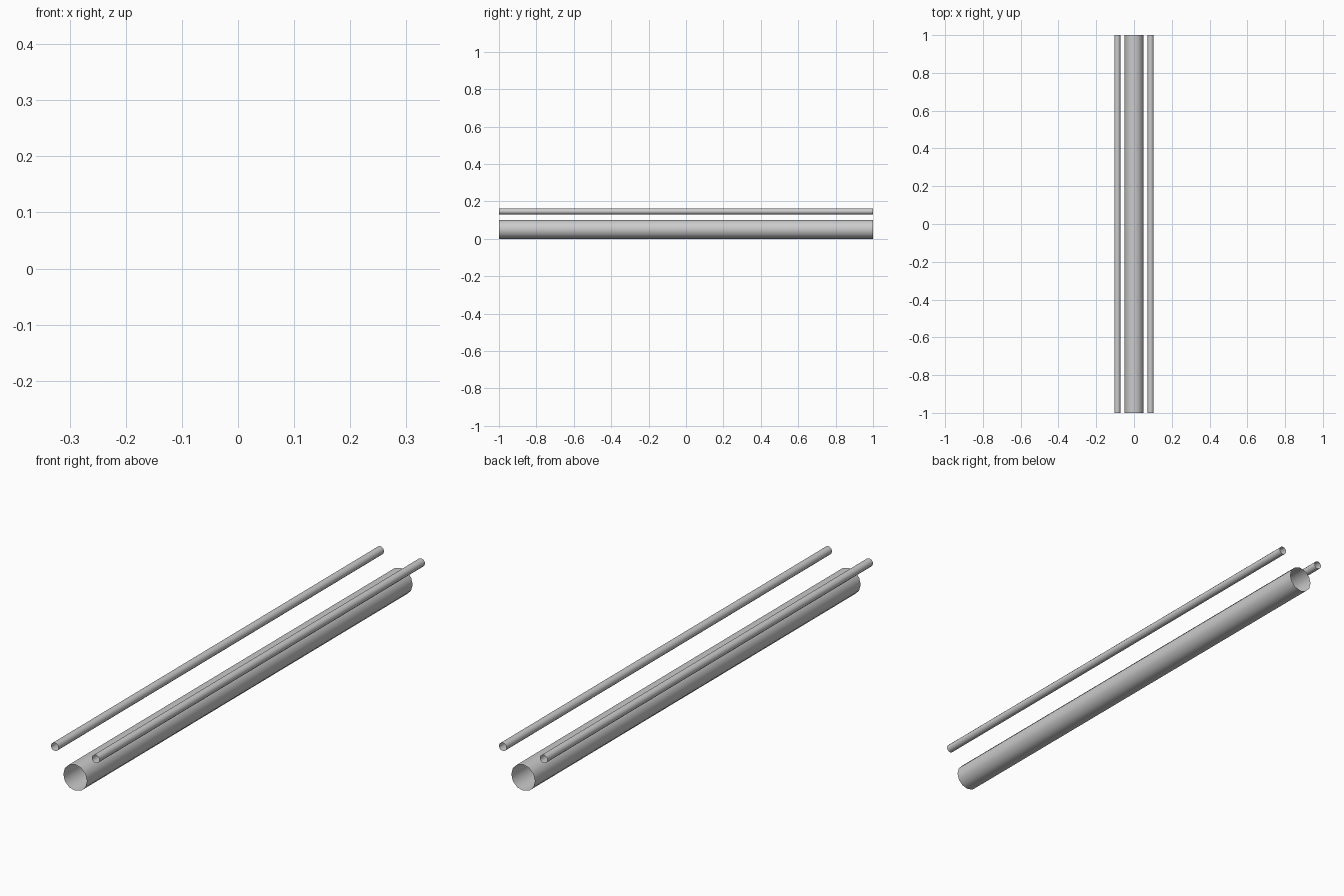
import bpy
import math

if "Cube" in bpy.data.objects:
    bpy.data.objects.remove(bpy.data.objects["Cube"])


def open_tube(name, x, z, radius, sides):
    """Thin-walled open tube, two units long, lying along y."""
    bpy.ops.mesh.primitive_cylinder_add(
        vertices=sides, radius=radius, depth=2, end_fill_type='NOTHING',
        location=(x, 0, z), rotation=(math.pi / 2, 0, 0))
    tube = bpy.context.object
    tube.name = name
    bpy.ops.object.shade_smooth_by_angle(angle=math.radians(50))
    return tube


# Large lower tube resting on the ground
open_tube("main_tube", 0, 0.051, 0.051, 12)

# Pair of slim rails above, one on each side
for side, label in ((-1, "left"), (1, "right")):
    open_tube(label + "_rail", side * 0.088, 0.147, 0.016, 12)
